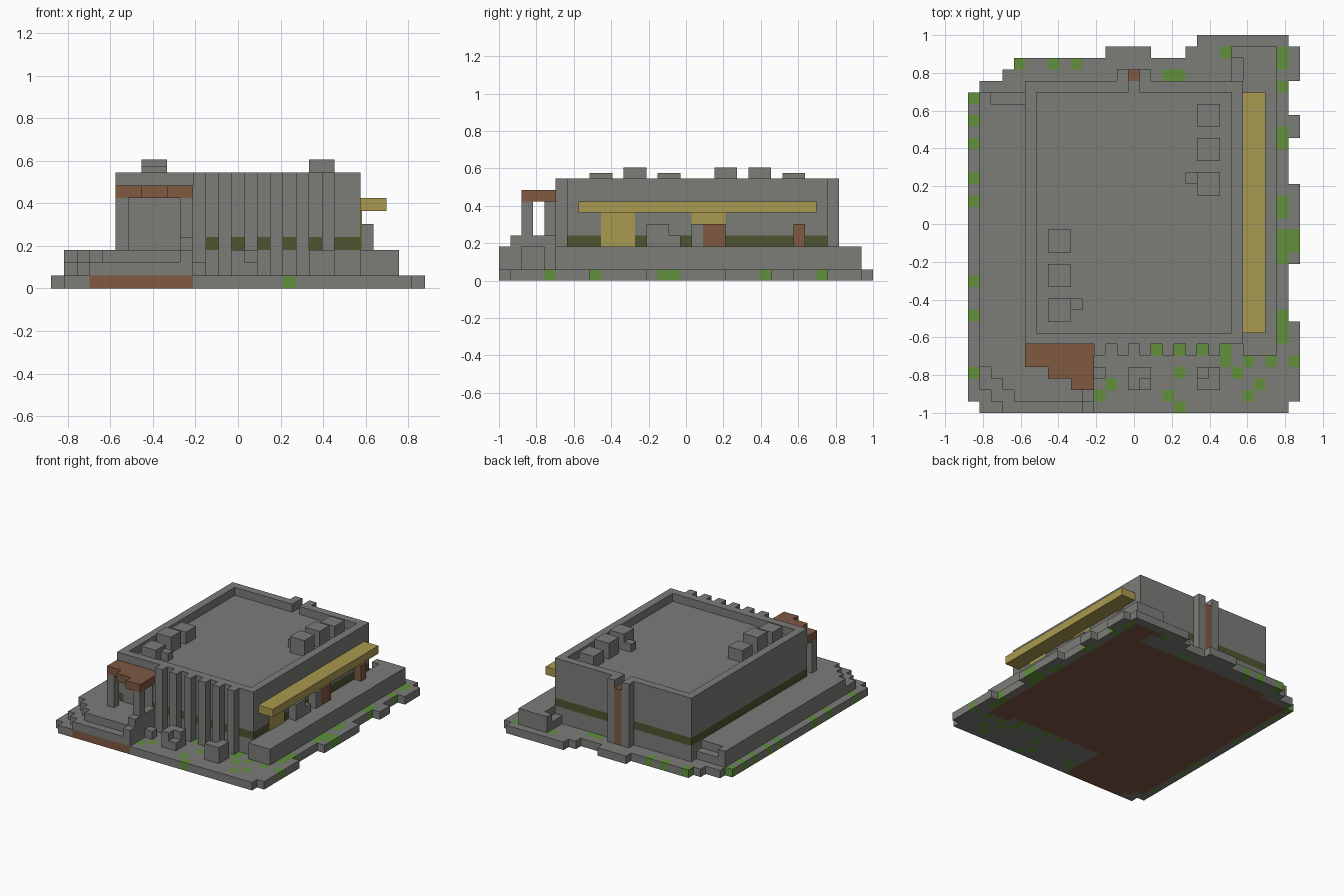
import bpy
import bmesh
from mathutils import Matrix, Vector

old_cube = bpy.data.objects.get("Cube")
if old_cube:
    bpy.data.objects.remove(old_cube, do_unlink=True)

UNIT = 2 / 33                       # one building block
ORIGIN = Vector((14.5, 16.5, 0))    # block coordinates of the model centre


def make_material(name, colour):
    mat = bpy.data.materials.new(name)
    mat.use_nodes = True
    mat.diffuse_color = (*colour, 1)
    mat.node_tree.nodes["Principled BSDF"].inputs["Base Color"].default_value = (*colour, 1)
    return mat


STONE = make_material("grey stone", (0.2, 0.2, 0.19))
EARTH = make_material("brown earth", (0.21, 0.1, 0.055))
MOSS = make_material("bright moss", (0.12, 0.28, 0.045))
ALGAE = make_material("dark olive", (0.08, 0.09, 0.03))
GOLD = make_material("dull gold", (0.4, 0.32, 0.08))


def finish(name, bm, *materials):
    mesh = bpy.data.meshes.new(name)
    bm.to_mesh(mesh)
    bm.free()
    for mat in materials:
        mesh.materials.append(mat)
    obj = bpy.data.objects.new(name, mesh)
    bpy.context.collection.objects.link(obj)
    return obj


def part(name, material, *boxes):
    """One object from boxes given as x, y and z ranges in blocks."""
    bm = bmesh.new()
    for x0, x1, y0, y1, z0, z1 in boxes:
        low, high = Vector((x0, y0, z0)), Vector((x1, y1, z1))
        place = Matrix.Translation(((low + high) / 2 - ORIGIN) * UNIT)
        scale = Matrix.Diagonal((*((high - low) * UNIT), 1))
        bmesh.ops.create_cube(bm, size=1, matrix=place @ scale)
    return finish(name, bm, material)


def cells(*rects):
    return {(x, y) for x0, x1, y0, y1 in rects
            for x in range(x0, x1) for y in range(y0, y1)}


def layer(name, area, bottom, top, materials, colour_of=lambda cell: 0):
    """A one-level slab over a set of cells, with only its outer faces."""
    bm = bmesh.new()

    def quad(points, index):
        verts = [bm.verts.new((Vector(p) - ORIGIN) * UNIT) for p in points]
        bm.faces.new(verts).material_index = index

    for x, y in sorted(area):
        index = colour_of((x, y))
        ring = [(x, y), (x + 1, y), (x + 1, y + 1), (x, y + 1)]
        quad([(*p, top) for p in ring], index)
        quad([(*p, bottom) for p in reversed(ring)], index)
        sides = [(x, y - 1), (x + 1, y), (x, y + 1), (x - 1, y)]
        for i, neighbour in enumerate(sides):
            if neighbour not in area:
                a, b = ring[i], ring[(i + 1) % 4]
                quad([(*a, bottom), (*b, bottom), (*b, top), (*a, top)], index)
    bmesh.ops.remove_doubles(bm, verts=bm.verts, dist=UNIT / 100)
    return finish(name, bm, *materials)


# Stepped terraces beside the building
lower_step = cells((1, 2, 2, 28), (2, 3, 1, 28), (3, 5, 0, 28), (5, 11, 0, 6))
upper_step = cells((1, 2, 4, 28), (2, 3, 3, 27), (3, 4, 2, 27), (4, 5, 1, 27),
                   (5, 11, 1, 6), (10, 11, 0, 1))
side_terrace = cells((24, 27, 5, 32), (23, 24, 31, 32))
layer("left_terrace_lower_step", lower_step, 1, 2, [STONE])
layer("left_terrace_upper_step", upper_step, 2, 3, [STONE])
layer("right_terrace", side_terrace, 1, 3, [STONE])
part("right_terrace_back_step", STONE, (23, 24, 29, 31, 1, 2))

# Ragged ground slab: earth below the building, moss scattered at the rim
ground = cells((1, 28, 0, 29), (0, 1, 1, 28), (3, 28, 29, 30), (4, 28, 30, 31),
               (12, 16, 31, 32), (19, 28, 31, 32), (20, 28, 32, 33),
               (28, 29, 1, 8), (28, 29, 13, 20), (28, 29, 24, 26), (28, 29, 29, 32))
covered = lower_step | side_terrace | cells((5, 24, 6, 29))
moss_rows = {
    0: [18], 1: [11, 17, 24], 2: [12, 25], 3: [0, 18, 23], 4: [22, 24, 26, 28],
    5: [16, 18, 20, 22], 6: [27], 7: [27], 8: [0, 27], 11: [0], 13: [27],
    14: [27, 28], 15: [27, 28], 17: [27], 18: [0, 27], 20: [0], 23: [0, 27],
    24: [27], 25: [0], 27: [0], 28: [27], 29: [17, 18], 30: [4, 7, 9, 27],
    31: [22, 27],
}


def ground_colour(cell):
    if cell in covered:
        return 1
    return 2 if cell[0] in moss_rows.get(cell[1], []) else 0


layer("ground_slab", ground, 0, 1, [STONE, EARTH, MOSS], ground_colour)

# Main building: footing, dark stained course, upper walls and parapet
part("building_footing", STONE, (5, 24, 6, 29, 1, 3))
part("stained_course", ALGAE, (5, 24, 6, 29, 3, 4))
part("upper_walls", STONE, (5, 24, 6, 29, 4, 8))
part("roof_parapet", STONE,
     (5, 24, 6, 7, 8, 9), (5, 6, 7, 28, 8, 9), (23, 24, 7, 28, 8, 9),
     (5, 14, 28, 29, 8, 9), (15, 24, 28, 29, 8, 9))

# Row of upright fins across the front
part("front_fins", STONE, *[(x, x + 1, 5, 6, 1, 9) for x in range(11, 22, 2)])

# Rain pipe between two piers at the back
part("back_piers", STONE, *[(x, x + 1, 29, 30, 1, 9) for x in (13, 15)])
part("rain_pipe", EARTH, (14, 15, 29, 30, 1, 8))

# Entrance: door plate, low wall, posts and stepped canopy
THIN = 0.1
part("entrance_door", STONE, (6, 10, 6 - THIN, 6, 3, 7))
part("entrance_low_wall", STONE, (10, 11, 1, 5, 3, 4))
part("canopy_left_post", STONE, (5, 6, 4, 5, 3, 7))
part("canopy_right_post", STONE, (10, 11, 2, 3, 4, 7))
layer("entrance_canopy", cells((5, 7, 4, 6), (7, 9, 3, 6), (9, 11, 2, 6)), 7, 8, [EARTH])

# Side awning with two doors below it
part("side_awning", GOLD, (24, 26, 7, 28, 6, 7))
for name, start in (("front", 9), ("rear", 17)):
    part(name + "_side_door", GOLD, (24, 24 + THIN, start, start + 3, 3, 6))

# Crates and rubble left on the side terrace
part("side_rubble", STONE, (24, 25, 13, 15, 3, 5), (24, 25, 15, 16, 3, 4))
part("side_stone_block", STONE, (24, 25, 17, 18, 3, 5))
part("side_crate", EARTH, (24, 25, 18, 20, 3, 5))
part("small_side_crate", EARTH, (24, 25, 26, 27, 3, 5))

# Broken blocks on the front yard
part("yard_block_left", STONE, (14, 16, 3, 4, 1, 3), (14, 15, 2, 3, 1, 3), (15, 16, 2, 3, 1, 2))
part("yard_block_right", STONE, (20, 22, 2, 3, 1, 3), (21, 22, 3, 4, 1, 3), (20, 21, 3, 4, 1, 2))
part("yard_step_stone", STONE, (11, 12, 3, 4, 1, 2))

# Rooftop vents in two rows, the last of each row with a side outlet
for side, x, rows in (("right", 20, {25: 9.5, 22: 10, 19: 10}),
                      ("left", 7, {14: 9.5, 11: 10, 8: 9.5})):
    part(side + "_roof_vents", STONE, *[(x, x + 2, y, y + 2, 8, top) for y, top in rows.items()])
part("right_vent_outlet", STONE, (19, 20, 20, 21, 8, 9))
part("left_vent_outlet", STONE, (9, 10, 9, 10, 8, 9))
